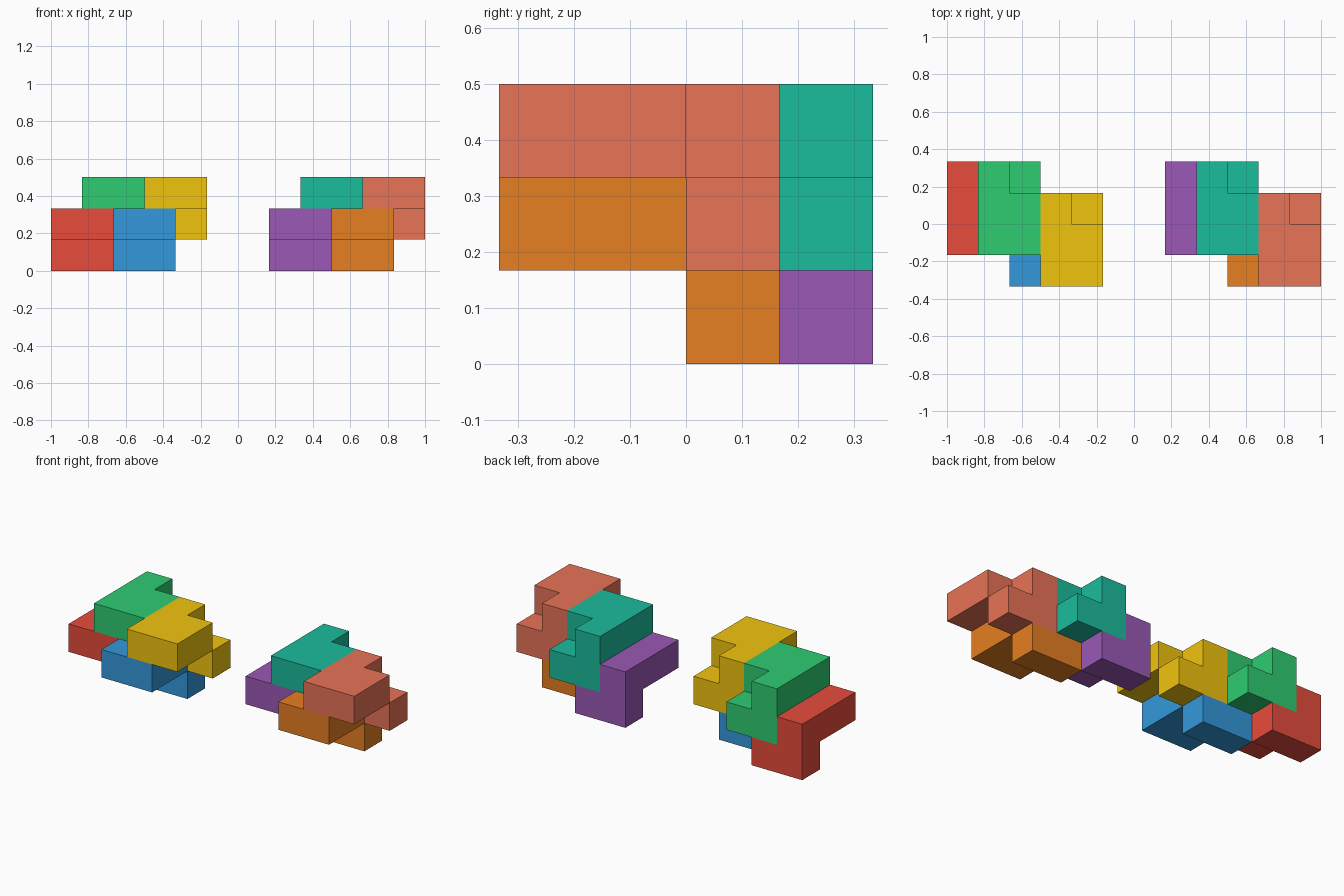
import bpy, bmesh
from mathutils import Vector

if "Cube" in bpy.data.objects:
    bpy.data.objects.remove(bpy.data.objects["Cube"])

U = 1 / 6  # edge of one cube cell

# Seven-cell block: notched slab on top, two-cell leg at the back
CELLS = {(0, 0, 1), (0, 1, 1), (0, 2, 1), (1, 0, 1), (1, 1, 1),
         (0, 2, 0), (1, 2, 0)}


def srgb(hex_code):
    """Hex colour to linear RGBA."""
    def lin(c):
        return c / 12.92 if c <= 0.04045 else ((c + 0.055) / 1.055) ** 2.4
    return [lin(int(hex_code[i:i + 2], 16) / 255) for i in (0, 2, 4)] + [1]


def block(name, origin, color):
    """Build one block from the outer faces of its cells, merged flat."""
    bm = bmesh.new()
    for cell in CELLS:
        for axis in range(3):
            for side in (-1, 1):
                step = [0, 0, 0]
                step[axis] = side
                if tuple(c + s for c, s in zip(cell, step)) in CELLS:
                    continue
                n = Vector(step)
                a = Vector([1 if i == (axis + 1) % 3 else 0 for i in range(3)])
                b = n.cross(a)
                mid = Vector(cell) + Vector((0.5, 0.5, 0.5)) + n / 2
                bm.faces.new([bm.verts.new(mid + (a * p + b * q) / 2)
                              for p, q in ((-1, -1), (1, -1), (1, 1), (-1, 1))])
    bmesh.ops.remove_doubles(bm, verts=bm.verts, dist=1e-4)
    bmesh.ops.dissolve_limit(bm, angle_limit=0.01, verts=bm.verts, edges=bm.edges)
    bmesh.ops.scale(bm, vec=(U, U, U), verts=bm.verts)
    mesh = bpy.data.meshes.new(name)
    bm.to_mesh(mesh)
    bm.free()
    mat = bpy.data.materials.new(name)
    mat.diffuse_color = srgb(color)
    mat.use_nodes = True
    mat.node_tree.nodes["Principled BSDF"].inputs["Base Color"].default_value = mat.diffuse_color
    mesh.materials.append(mat)
    obj = bpy.data.objects.new(name, mesh)
    obj.location = Vector(origin) * U
    bpy.context.collection.objects.link(obj)


# Two identical four-block clusters, seven cells apart
OFFSETS = [(0, 0, 0), (2, -1, 0), (1, 0, 1), (3, -1, 1)]
CLUSTERS = [
    ("left", -6, [("red", "E74C3C"), ("blue", "3498DB"),
                  ("green", "2ECC71"), ("yellow", "F1C40F")]),
    ("right", 1, [("purple", "9B59B6"), ("orange", "E67E22"),
                  ("teal", "1ABC9C"), ("salmon", "E87356")]),
]
for side, x0, colors in CLUSTERS:
    for (dx, dy, dz), (label, color) in zip(OFFSETS, colors):
        block(f"{side}_{label}_block", (x0 + dx, -1 + dy, dz), color)
